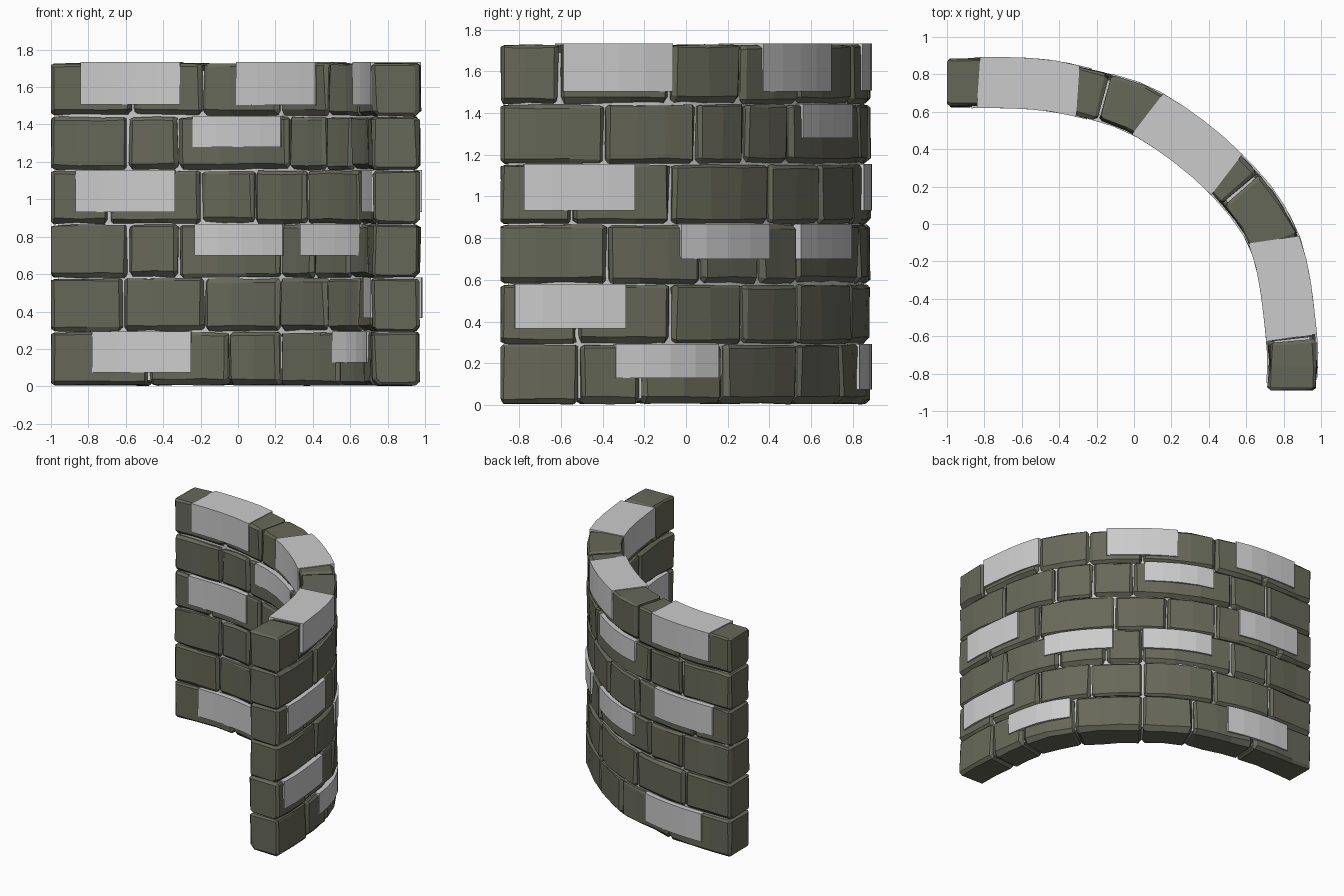
import bpy, bmesh, random
from mathutils import Vector

if "Cube" in bpy.data.objects:
    bpy.data.objects.remove(bpy.data.objects["Cube"])

random.seed(4)
HALF = 0.125          # half wall thickness
PITCH = 0.288         # course height including joint
BLOCK = 0.535         # length of a plain block

# wall centreline in plan, smoothed with a Catmull-Rom spline
CTRL = [Vector(p) for p in [(-1.4, 0.755), (-1, 0.755), (-0.58, 0.752), (-0.3, 0.71), (0.07, 0.59),
                            (0.48, 0.28), (0.75, -0.09), (0.842, -0.6), (0.843, -0.89), (0.842, -1.2)]]
path = []
for a, b, c, d in zip(CTRL, CTRL[1:], CTRL[2:], CTRL[3:]):
    for i in range(40):
        t = i / 40
        path.append(0.5 * (2 * b + (c - a) * t + (2 * a - 5 * b + 4 * c - d) * t * t
                           + (3 * b - a - 3 * c + d) * t ** 3))
path.append(CTRL[-2])
N = len(path) - 1
cum = [0.0]
for p, q in zip(path, path[1:]):
    cum.append(cum[-1] + (q - p).length)
LENGTH = cum[-1]


def offset(i, o):
    d = (path[min(i + 1, N)] - path[max(i - 1, 0)]).normalized()
    return path[i] + Vector((-d.y, d.x)) * o


def place(s, o, z):
    """Distance along the wall, outward offset and height -> 3D point."""
    s = min(max(s, 0), LENGTH)
    i = next((k for k in range(N) if cum[k + 1] >= s), N - 1)
    f = (s - cum[i]) / (cum[i + 1] - cum[i])
    p = offset(i, o).lerp(offset(i + 1, o), f)
    return Vector((p.x, p.y, z))


def at_x(x):          # distance where the inner face reaches x
    return cum[min(range(N + 1), key=lambda i: abs(offset(i, -HALF).x - x))]


def at_y(y):          # distance where the outer face reaches y
    return cum[min(range(N + 1), key=lambda i: abs(offset(i, HALF).y - y))]


def loft(bm, rings):
    rings = [[bm.verts.new(p) for p in r] for r in rings]
    n = len(rings[0])
    for r, q in zip(rings, rings[1:]):
        for k in range(n):
            bm.faces.new((r[k], r[(k + 1) % n], q[(k + 1) % n], q[k]))
    bm.faces.new(rings[0][::-1])
    bm.faces.new(rings[-1])


def finish(bm, name, mat=None):
    bmesh.ops.recalc_face_normals(bm, faces=bm.faces)
    me = bpy.data.meshes.new(name)
    bm.to_mesh(me)
    bm.free()
    ob = bpy.data.objects.new(name, me)
    bpy.context.collection.objects.link(ob)
    if mat:
        me.materials.append(mat)


def slab(bm, s0, s1, half, z0, z1, seg, parallel=False):
    """Curved block along the wall; parallel keeps both end faces square to its middle."""
    mid = (s0 + s1) / 2
    n = place(mid, 1, 0) - place(mid, 0, 0)
    rings = []
    for i in range(seg + 1):
        s = s0 + (s1 - s0) * i / seg
        rings.append([place(s, 0, z) + n * o if parallel else place(s, o, z)
                      for o, z in ((-half, z0), (half, z0), (half, z1), (-half, z1))])
    loft(bm, rings)


def brick(bm, s0, s1, z0, z1):
    """Rough stone with uneven chamfers."""
    c = 0.018
    j = lambda r: random.uniform(-r, r)
    # shared chamfer sizes: bottom-in, bottom-out, top-out, top-in
    cb = [random.uniform(0.018, 0.035) for _ in range(2)] + [random.uniform(0.006, 0.02) for _ in range(2)]
    mids = 2 if s1 - s0 > 0.4 else 1
    inner = [s0 + c + (s1 - s0 - 2 * c) * k / (mids + 1) for k in range(mids + 2)]
    rings = []
    for s, inset in [(s0, c)] + [(t, 0) for t in inner] + [(s1, c)]:
        h, b, t = HALF - inset, z0 + inset * 0.7, z1 - inset * 0.5
        e = [max(v - inset * 0.5, 0.004) for v in cb]
        prof = [(-h + e[0], b), (h - e[1], b), (h, b + e[1]), (h, t - e[2]),
                (h - e[2], t), (-h + e[3], t), (-h, t - e[3]), (-h, b + e[0])]
        rings.append([place(s + j(0.005), o + j(0.007), z + j(0.004)) for o, z in prof])
    loft(bm, rings)


stone = bpy.data.materials.new("stone")
stone.diffuse_color = (0.135, 0.138, 0.1, 1)
stone.use_nodes = True
stone.node_tree.nodes["Principled BSDF"].inputs["Base Color"].default_value = stone.diffuse_color

# brick courses: joints read on the inner face (x) then on the outer face (y)
JOINTS = [((-0.48, -0.06, 0.22), (0.18, -0.21, -0.51)),
          ((-0.61, -0.18, 0.22), (0.28, -0.07, -0.52)),
          ((-0.59, -0.32, 0.22), (0.36, 0.08, -0.37)),
          ((-0.69, -0.20, 0.08), (0.41, -0.07, -0.54)),
          ((-0.59, -0.32, 0.27), (0.29, 0.06, -0.39)),
          ((-0.56, -0.19, 0.22), (0.27, -0.07, -0.61))]
for row, (xs, ys) in enumerate(JOINTS):
    cuts = [-0.006] + [at_x(x) for x in xs] + [at_y(y) for y in ys] + [LENGTH + 0.006]
    bm = bmesh.new()
    for a, b in zip(cuts, cuts[1:]):
        z0 = 0.006 + row * PITCH
        brick(bm, a + 0.006, b - 0.006, z0, z0 + 0.281)
    finish(bm, f"brick_course_{row + 1}", stone)

# mortar core behind the joints
bm = bmesh.new()
slab(bm, 0.04, LENGTH - 0.04, HALF - 0.028, 0.03, 1.69, 24)
finish(bm, "mortar_core")

# smooth plain blocks standing slightly proud: (course, start, end, height)
X, Y = at_x, at_y
BLOCKS = [(0, X(-0.78), X(-0.25), 0.22), (0, Y(0.17), Y(-0.35), 0.165),
          (1, Y(-0.31), Y(-0.81), 0.215),
          (2, X(-0.24), X(0.27), 0.17), (2, Y(0.41), Y(-0.06), 0.17),
          (3, X(-0.88), X(-0.34), 0.225), (3, Y(-0.25), Y(-0.79), 0.225),
          (4, X(-0.24), X(0.25), 0.165),
          (5, X(-0.85), X(-0.31), 0.225), (5, X(-0.01), X(0.42), 0.23), (5, Y(-0.05), Y(-0.58), 0.23)]
bm = bmesh.new()
for row, a, b, h in BLOCKS:
    top, mid = 0.293 + row * PITCH, (a + b) / 2
    slab(bm, mid - BLOCK / 2, mid + BLOCK / 2, HALF + 0.012, top - h, top, 4, True)
finish(bm, "plain_blocks")
